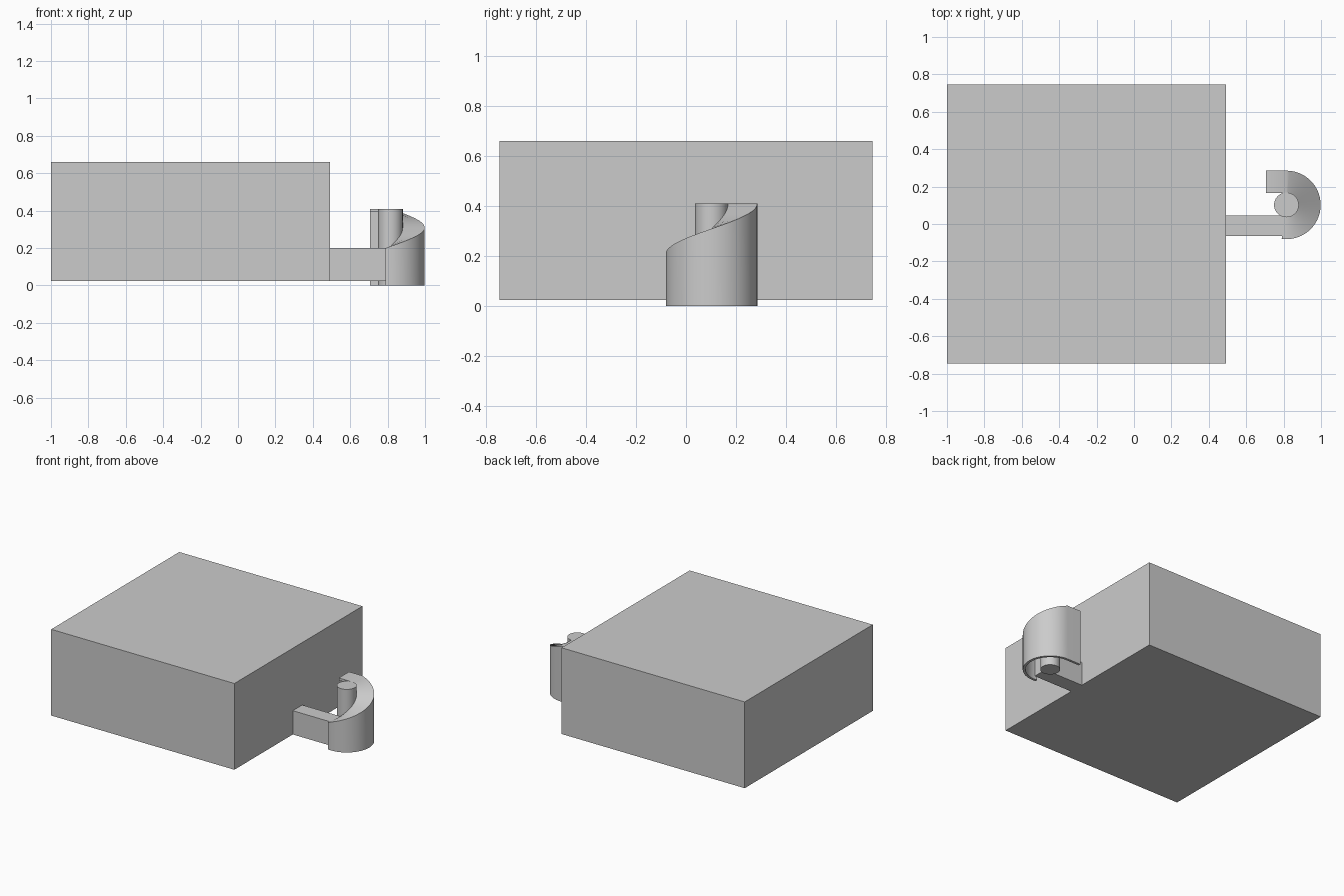
import bpy, bmesh, math

if "Cube" in bpy.data.objects:
    bpy.data.objects.remove(bpy.data.objects["Cube"])

CX, CY = 0.815, 0.102      # axis of the spiral
R_OUT, R_IN = 0.183, 0.064
WALL = 0.018


def box(name, lo, hi):
    bpy.ops.mesh.primitive_cube_add(size=1, location=[(a + b) / 2 for a, b in zip(lo, hi)])
    ob = bpy.context.object
    ob.name = name
    ob.scale = [b - a for a, b in zip(lo, hi)]
    bpy.ops.object.transform_apply(location=False, rotation=False, scale=True)
    return ob


# Main block and connecting bar
box("main_block", (-1, -0.745, 0.025), (0.492, 0.745, 0.66))
box("connecting_bar", (0.48, -0.065, 0.025), (0.81, 0.045, 0.2))

# Central column
bpy.ops.mesh.primitive_cylinder_add(vertices=48, radius=0.066, depth=0.41, location=(CX, CY, 0.205))
bpy.context.object.name = "column"
bpy.ops.object.shade_smooth_by_angle(angle=math.radians(30))

# Spiral ramp: hollow L-shaped section swept round the column, then straight to the landing
stations = []
N = 40
for i in range(N + 1):
    t = i / N
    a = math.radians(-98 + 188 * t)
    stations.append((CX, math.cos(a), math.sin(a), 0.2 + 0.21 * t))
stations.append((0.705, 0, 1, 0.41))

bm = bmesh.new()
rings = []
for x, c, s, h in stations:
    section = [(R_OUT, 0), (R_OUT, h), (R_IN, h), (R_IN, h - WALL),
               (R_OUT - WALL, h - WALL), (R_OUT - WALL, 0)]
    rings.append([bm.verts.new((x + r * c, CY + r * s, z)) for r, z in section])
for a, b in zip(rings, rings[1:]):
    for k in range(6):
        j = (k + 1) % 6
        bm.faces.new((a[k], b[k], b[j], a[j]))
bm.faces.new(rings[0])
bm.faces.new(rings[-1])
bmesh.ops.recalc_face_normals(bm, faces=bm.faces)
mesh = bpy.data.meshes.new("spiral_ramp")
bm.to_mesh(mesh)
bm.free()
ramp = bpy.data.objects.new("spiral_ramp", mesh)
bpy.context.collection.objects.link(ramp)
bpy.ops.object.select_all(action='DESELECT')
ramp.select_set(True)
bpy.context.view_layer.objects.active = ramp
bpy.ops.object.shade_smooth_by_angle(angle=math.radians(30))
